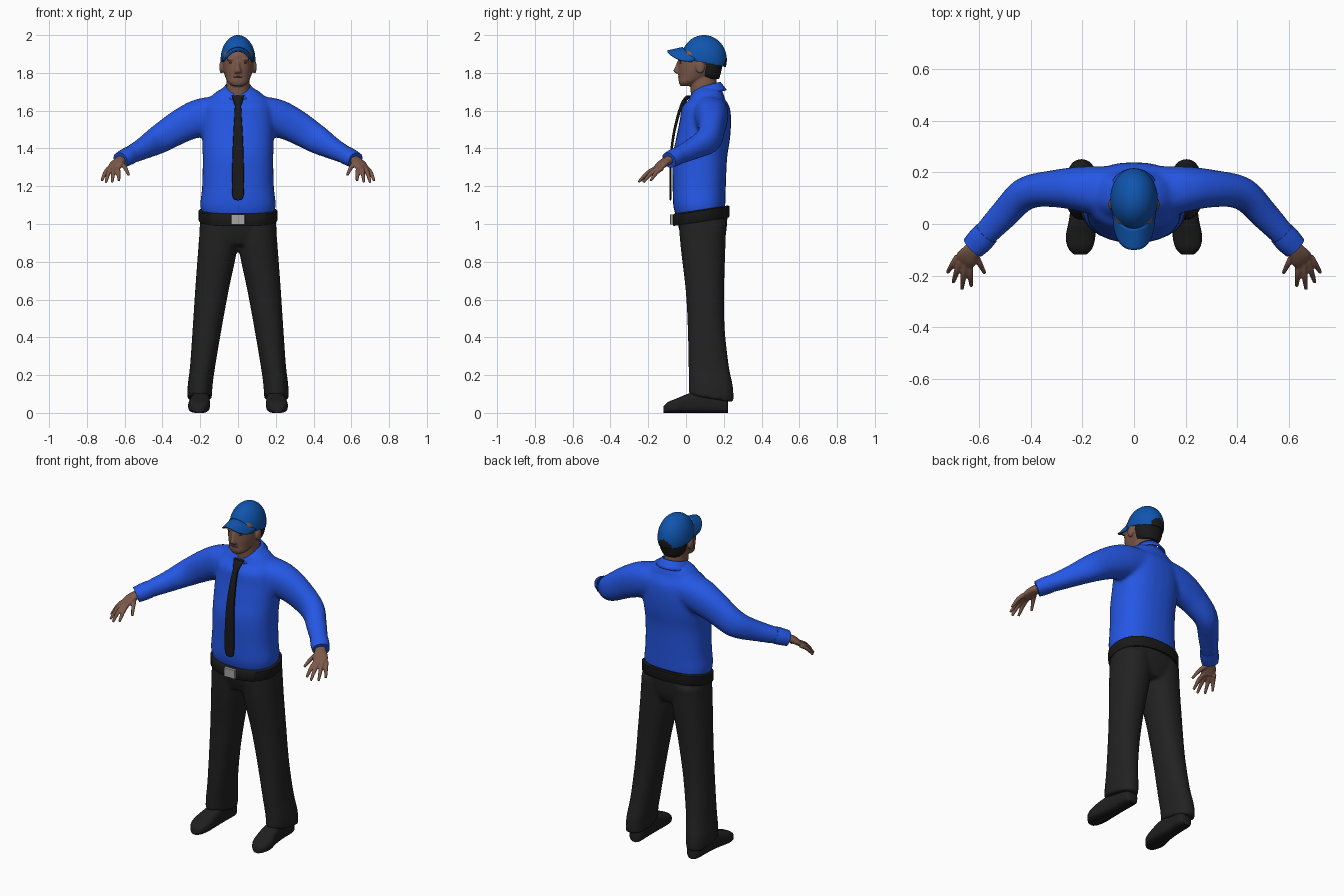
import bpy, bmesh, math
from mathutils import Vector as V

if "Cube" in bpy.data.objects:
    bpy.data.objects.remove(bpy.data.objects["Cube"])


def material(name, r, g, b):
    m = bpy.data.materials.new(name)
    m.use_nodes = True
    m.diffuse_color = (r, g, b, 1)
    m.node_tree.nodes["Principled BSDF"].inputs["Base Color"].default_value = (r, g, b, 1)
    return m


SHIRT = material("shirt blue", .018, .095, .78)
CAP = material("cap blue", .005, .09, .42)
SKIN = material("brown skin", .2, .1, .068)
LIPS = material("dark skin", .11, .05, .036)
CLOTH = material("trouser charcoal", .016, .016, .016)
BELT = material("belt black", .01, .01, .01)
BLACK = material("soft black", .011, .01, .01)
SHOE = material("shoe leather", .014, .014, .014)
METAL = material("buckle grey", .38, .38, .38)


def ring(z, x, rx, y, ry, tilt=0):
    """Level cross-section: centre and two half axes."""
    return V((x, y, z)), V((rx, 0, 0)), V((0, ry, ry * tilt))


def tube(points, radii):
    """Cross-sections across a path, with sideways and vertical radii."""
    pts, out = [V(p) for p in points], []
    for i, p in enumerate(pts):
        d = (pts[min(i + 1, len(pts) - 1)] - pts[max(i - 1, 0)]).normalized()
        side = d.cross(V((0, 0, 1))).normalized()
        a, b = radii[i]
        out.append((p, side * a, side.cross(d) * b))
    return out


def loft(bm, secs, side=1, n=28, power=2.2, steps=4):
    """Closed skin through smoothly interpolated superellipse sections."""
    smooth, last = [], len(secs) - 1
    for i in range(last):
        quad = [secs[max(i - 1, 0)], secs[i], secs[i + 1], secs[min(i + 2, last)]]
        for k in range(steps):
            t = k / steps
            smooth.append([b + (c - a) * t / 2 + (a - b * 2.5 + c * 2 - d / 2) * t * t
                           + (b * 3 - a - c * 3 + d) * t ** 3 / 2 for a, b, c, d in zip(*quad)])
    smooth.append(secs[-1])
    rings = []
    for c, u, v in smooth:
        loop = []
        for j in range(n):
            a = 2 * math.pi * j / n
            ca, sa = [math.copysign(abs(f) ** (2 / power), f) for f in (math.cos(a), math.sin(a))]
            p = c + u * ca + v * sa
            loop.append(bm.verts.new((p.x * side, p.y, p.z)))
        rings.append(loop)
    for a, b in zip(rings, rings[1:]):
        for j in range(n):
            bm.faces.new((a[j], a[(j + 1) % n], b[(j + 1) % n], b[j]))
    bm.faces.new(rings[0])
    bm.faces.new(rings[-1])


def blob(bm, centre, radii):
    new = bmesh.ops.create_uvsphere(bm, u_segments=20, v_segments=12, radius=1)["verts"]
    for v in new:
        v.co = V(c + p * r for c, p, r in zip(centre, v.co, radii))


def sheet(bm, rows, cols, func):
    """Open grid surface from a function of two 0..1 parameters."""
    g = [[bm.verts.new(func(i / rows, j / cols)) for j in range(cols + 1)] for i in range(rows + 1)]
    for i in range(rows):
        for j in range(cols):
            bm.faces.new((g[i][j], g[i + 1][j], g[i + 1][j + 1], g[i][j + 1]))


def finish(name, bm, *mats, voxel=0, relax=4, thick=0, rule=None):
    bmesh.ops.recalc_face_normals(bm, faces=bm.faces)
    for f in bm.faces:
        f.smooth = True
        if rule:
            f.material_index = int(rule(f.calc_center_median()))
    for e in bm.edges:
        e.smooth = e.calc_face_angle(0) < math.radians(45)
    me = bpy.data.meshes.new(name)
    bm.to_mesh(me)
    bm.free()
    for m in mats:
        me.materials.append(m)
    ob = bpy.data.objects.new(name, me)
    bpy.context.collection.objects.link(ob)
    if voxel:
        r = ob.modifiers.new("Fuse", "REMESH")
        r.mode, r.voxel_size, r.use_smooth_shade = "VOXEL", voxel, True
        s = ob.modifiers.new("Relax", "SMOOTH")
        s.factor, s.iterations = .5, relax
    if thick:
        ob.modifiers.new("Thickness", "SOLIDIFY").thickness = thick
    return ob


# Shirt: torso and both sleeves fused together
bm = bmesh.new()
loft(bm, [ring(*r) for r in (
    (1.04, 0, .185, .075, .128), (1.1, 0, .2, .07, .138), (1.2, 0, .19, .07, .141),
    (1.35, 0, .187, .073, .145), (1.45, 0, .19, .09, .143), (1.55, 0, .19, .103, .136),
    (1.62, 0, .18, .105, .126), (1.66, 0, .155, .112, .095), (1.7, 0, .115, .115, .08),
    (1.73, 0, .06, .12, .055))], power=2.4)
for s in (1, -1):
    loft(bm, tube([(.1, .125, 1.59), (.2, .135, 1.563), (.3, .137, 1.52), (.42, .118, 1.447),
                   (.51, .03, 1.395), (.615, -.082, 1.343)],
                  [(.1, .09), (.088, .1), (.073, .09), (.064, .076), (.056, .056), (.043, .041)]), s)
finish("shirt", bm, SHIRT, voxel=.011, relax=8)

# Turned cuffs
for s, label in ((1, "left"), (-1, "right")):
    bm = bmesh.new()
    loft(bm, tube([(.57, -.035, 1.365), (.595, -.062, 1.352), (.622, -.09, 1.338)],
                  [(.05, .047), (.052, .046), (.048, .042)]), s)
    finish(label + "_cuff", bm, SHIRT)

# Folded collar, open at the throat
def collar(i, j):
    a = .25 + j * (2 * math.pi - .5)
    c, flare = math.cos(a), .034 * i
    y = .112 - .07 * c
    return ((.066 + flare) * math.sin(a), y - flare * c,
            1.735 + .25 * (y - .11) - i * (.042 + .018 * max(0, c)))


bm = bmesh.new()
sheet(bm, 3, 36, collar)
finish("collar", bm, SHIRT, thick=.008)

# Necktie: knot, then a hanging blade with a pointed tip
bm = bmesh.new()
loft(bm, [ring(*r) for r in (
    (1.125, 0, .003, -.082, .003), (1.155, 0, .031, -.082, .005), (1.34, 0, .03, -.08, .006),
    (1.47, 0, .025, -.066, .007), (1.58, 0, .019, -.04, .008), (1.64, 0, .016, -.018, .009))],
    n=12, power=4)
loft(bm, [ring(*r) for r in ((1.625, 0, .016, -.022, .012), (1.655, 0, .026, -.006, .014),
                             (1.68, 0, .034, .012, .012))], n=12)
finish("necktie", bm, BLACK)

# Trousers: hips and both legs fused together
bm = bmesh.new()
loft(bm, [ring(.89, 0, .17, .09, .1), ring(.95, 0, .203, .09, .122), ring(1.06, 0, .198, .083, .138)])
for s in (1, -1):
    loft(bm, [ring(*r) for r in (
        (.075, .204, .065, .134, .119, -.17), (.15, .2, .066, .132, .117, -.1),
        (.25, .187, .067, .12, .107), (.45, .163, .077, .107, .098), (.65, .138, .089, .1, .102),
        (.88, .106, .104, .09, .119), (1.01, .1, .1, .088, .126))], s)
finish("trousers", bm, CLOTH, voxel=.011)

# Belt, higher at the back, with loops and a buckle
bm = bmesh.new()
loft(bm, [ring(1.012, 0, .203, .08, .146, .155), ring(1.018, 0, .208, .08, .15, .155),
          ring(1.07, 0, .208, .08, .15, .155), ring(1.076, 0, .2, .08, .144, .155)],
     n=48, power=2.3, steps=1)
finish("belt", bm, BELT)
bm = bmesh.new()
loft(bm, [ring(.998, 0, .036, -.074, .01), ring(1.05, 0, .036, -.074, .01)], n=16, power=12, steps=1)
finish("buckle", bm, METAL)

# Shoes with darker soles
for s, label in ((1, "left"), (-1, "right")):
    bm = bmesh.new()
    loft(bm, [(V((x, y, h)), V((w, 0, 0)), V((0, 0, h))) for x, y, w, h in (
        (.193, .222, .028, .035), (.194, .2, .042, .045), (.196, .1, .046, .058), (.2, .02, .051, .052),
        (.207, -.05, .057, .038), (.208, -.095, .046, .029), (.208, -.118, .024, .018))], s, power=3)
    finish(label + "_shoe", bm, SHOE, BLACK, rule=lambda c: c.z < .012)

# Hands: palm, four fingers and a thumb
for s, label in ((1, "left"), (-1, "right")):
    bm = bmesh.new()
    loft(bm, tube([(.6, -.065, 1.347), (.625, -.1, 1.335), (.645, -.13, 1.314), (.66, -.152, 1.292)],
                  [(.028, .025), (.032, .022), (.042, .019), (.038, .014)]), s)
    for root, tip in (((.683, -.127, 1.295), (.722, -.188, 1.228)), ((.672, -.143, 1.298), (.7, -.226, 1.22)),
                      ((.655, -.155, 1.298), (.666, -.252, 1.222)), ((.637, -.16, 1.295), (.63, -.24, 1.228)),
                      ((.62, -.11, 1.322), (.578, -.19, 1.258))):
        a, b = V(root), V(tip)
        mid = a.lerp(b, .5) + V((0, 0, .01))
        loft(bm, tube([a, mid, b], [(.013, .013), (.0115, .0115), (.007, .007)]), s, n=12)
    finish(label + "_hand", bm, SKIN, voxel=.004, relax=2)

# Head and neck with nose, brow and ears
bm = bmesh.new()
loft(bm, [ring(*r) for r in (
    (1.73, 0, .03, .0, .03), (1.75, 0, .054, .012, .05), (1.78, 0, .068, .045, .085),
    (1.82, 0, .08, .07, .112), (1.87, 0, .083, .08, .121), (1.9, 0, .081, .08, .117),
    (1.93, 0, .072, .09, .093), (1.96, 0, .045, .09, .06))])
loft(bm, [ring(1.6, 0, .06, .105, .07), ring(1.7, 0, .062, .095, .07), ring(1.8, 0, .06, .09, .07)])
loft(bm, [ring(1.798, 0, .018, -.042, .015), ring(1.811, 0, .017, -.046, .02),
          ring(1.835, 0, .011, -.04, .017), ring(1.862, 0, .01, -.034, .012)], n=16)
for s in (1, -1):
    blob(bm, (s * .088, .075, 1.83), (.011, .024, .034))
    blob(bm, (s * .034, -.026, 1.872), (.028, .015, .009))
finish("head", bm, SKIN, voxel=.005, relax=4)

# Eyes and mouth
for s, label in ((1, "left"), (-1, "right")):
    bm = bmesh.new()
    blob(bm, (s * .034, -.028, 1.853), (.013, .006, .005))
    finish(label + "_eye", bm, LIPS)
bm = bmesh.new()
blob(bm, (0, -.036, 1.779), (.024, .007, .004))
finish("mouth", bm, LIPS)

# Short hair below the cap
bm = bmesh.new()
loft(bm, [ring(*r) for r in ((1.768, 0, .05, .125, .05), (1.79, 0, .069, .122, .06),
                             (1.83, 0, .081, .12, .071), (1.88, 0, .083, .12, .08))])
finish("hair", bm, BLACK)

# Cap dome with an arched opening at the back
bm = bmesh.new()
bmesh.ops.create_uvsphere(bm, u_segments=64, v_segments=48, radius=1)
for v in bm.verts:
    v.co = (v.co.x * .092, .095 + v.co.y * .121, 1.87 + v.co.z * .13)
bmesh.ops.bisect_plane(bm, geom=bm.verts[:] + bm.edges[:] + bm.faces[:], plane_co=(0, .1, 1.853),
                       plane_no=(0, .2, 1), clear_inner=True)
finish("cap_dome", bm, CAP, BLACK, thick=.004,
       rule=lambda c: c.y > .12 and (c.x / .045) ** 2 + ((c.z - 1.835) / .05) ** 2 < 1)

# Curved peak
def peak(i, j):
    u = 2 * j - 1
    inner = .095 - .113 * math.sqrt(1 - .85 * u * u)
    outer = .03 - .13 * (1 - abs(u) ** 2.6) ** .5
    return u * (.087 - .004 * i), inner + (outer - inner) * i, 1.937 - .062 * u * u - .018 * i


bm = bmesh.new()
sheet(bm, 8, 32, peak)
finish("cap_peak", bm, CAP, thick=.007)
